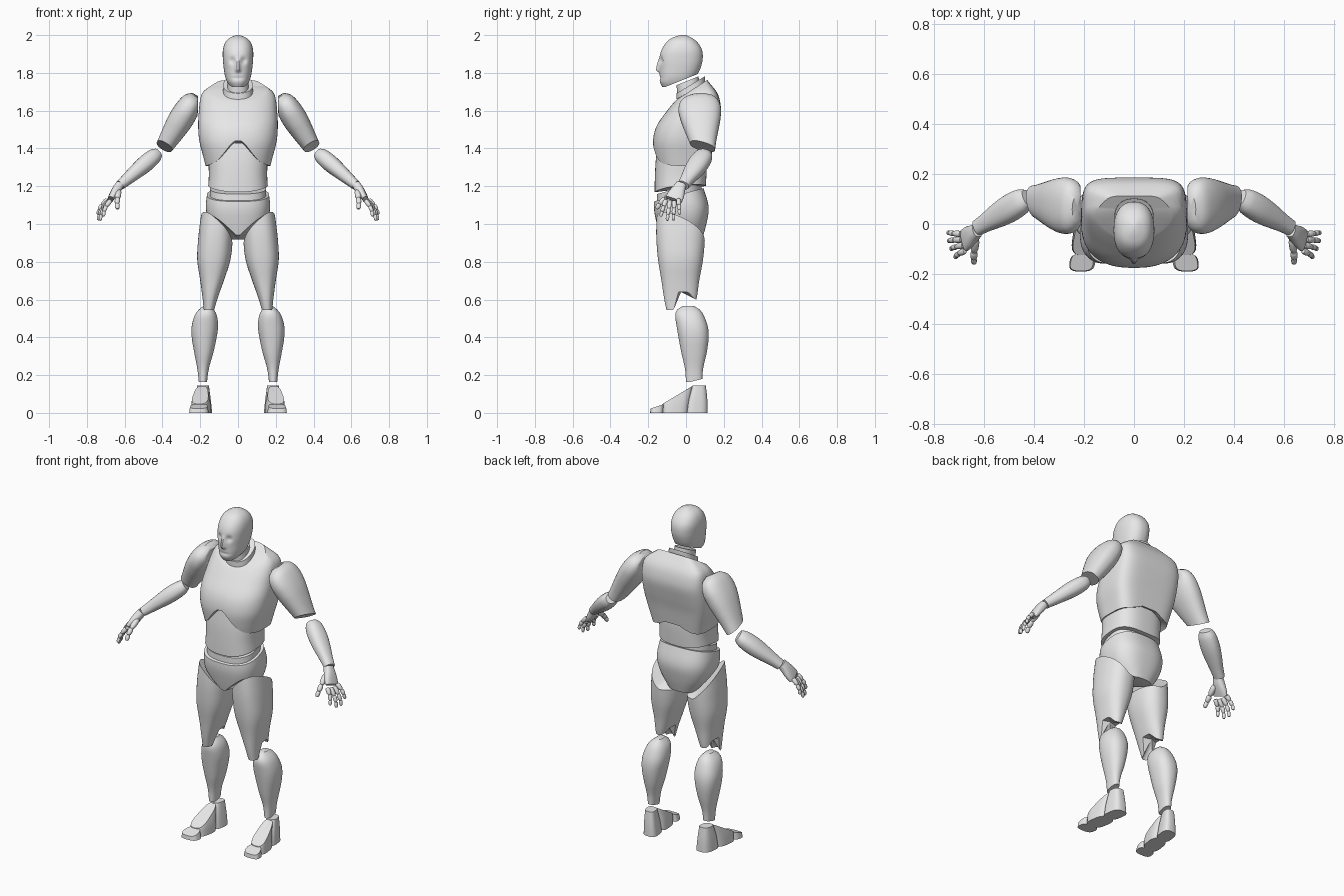
import bpy, bmesh, math
from mathutils import Vector, Matrix

if "Cube" in bpy.data.objects:
    bpy.data.objects.remove(bpy.data.objects["Cube"])

grey = bpy.data.materials.new("plain grey")
grey.diffuse_color = (0.8, 0.8, 0.8, 1)
grey.use_nodes = True
grey.node_tree.nodes["Principled BSDF"].inputs["Base Color"].default_value = grey.diffuse_color


def smooth(t):
    t = min(1, max(0, t))
    return t * t * (3 - 2 * t)


def sample(keys, z):
    """Smoothly interpolate the section bounds (x0, x1, y0, y1) at height z."""
    z = min(max(z, keys[0][0]), keys[-1][0])
    i = 0
    while i < len(keys) - 2 and z > keys[i + 1][0]:
        i += 1
    a, b = keys[i], keys[i + 1]
    p, q = keys[max(i - 1, 0)], keys[min(i + 2, len(keys) - 1)]
    h = b[0] - a[0]
    t = (z - a[0]) / h
    out = []
    for k in range(1, 5):
        m0 = (b[k] - p[k]) / (b[0] - p[0]) * h
        m1 = (q[k] - a[k]) / (q[0] - a[0]) * h
        out.append((2*t**3 - 3*t*t + 1) * a[k] + (t**3 - 2*t*t + t) * m0
                   + (3*t*t - 2*t**3) * b[k] + (t**3 - t*t) * m1)
    return out


def loft(name, keys, bot=None, top=None, ef=2.3, eb=2.3, n=36, rows=14,
         frame=None, deform=None, mirror=False):
    """Skin rounded sections; bot/top are trimming surfaces z = f(x, y)."""
    full = []
    for k in keys:
        if len(k) == 3:
            k = (k[0], -k[1], k[1], -k[2], k[2])
        elif len(k) == 4:
            k = (k[0], -k[1], k[1], k[2], k[3])
        full.append(k)
    lo, hi = full[0][0], full[-1][0]

    def point(ang, z):
        x0, x1, y0, y1 = sample(full, z)
        c, s = math.cos(ang), math.sin(ang)
        e = 2 / (ef if s < 0 else eb)
        return ((x0 + x1) / 2 + (x1 - x0) / 2 * math.copysign(abs(c) ** e, c),
                (y0 + y1) / 2 + (y1 - y0) / 2 * math.copysign(abs(s) ** e, s))

    def trim(ang, f, start):
        z = start
        if f:
            for _ in range(40):
                z = 0.5 * z + 0.5 * min(max(f(*point(ang, z)), lo), hi)
        return z

    bm = bmesh.new()
    grid = []
    for j in range(n):
        ang = 2 * math.pi * (j + 0.5) / n - math.pi / 2
        zb, zt = trim(ang, bot, lo), trim(ang, top, hi)
        col = []
        for r in range(rows + 1):
            z = zb + (zt - zb) * r / rows
            col.append(bm.verts.new((*point(ang, z), z)))
        grid.append(col)
    for j in range(n):
        a, b = grid[j], grid[(j + 1) % n]
        for r in range(rows):
            bm.faces.new((a[r], b[r], b[r + 1], a[r + 1]))
    # caps follow the trimming surfaces
    for r, f in ((0, bot), (rows, top)):
        rim = [c[r] for c in grid]
        mid = sum((v.co for v in rim), Vector()) / n
        if f:
            mid.z = min(max(f(mid.x, mid.y), lo), hi)
        m = bm.verts.new(mid)
        for j in range(n):
            bm.faces.new((rim[j], rim[(j + 1) % n], m))
    for v in bm.verts:
        if frame:
            v.co = frame @ v.co
        if deform:
            v.co = deform(v.co.copy())
    bmesh.ops.recalc_face_normals(bm, faces=bm.faces)
    me = bpy.data.meshes.new(name)
    bm.to_mesh(me)
    bm.free()
    me.materials.append(grey)
    ob = bpy.data.objects.new(name, me)
    bpy.context.collection.objects.link(ob)
    bpy.ops.object.select_all(action='DESELECT')
    ob.select_set(True)
    bpy.context.view_layer.objects.active = ob
    bpy.ops.object.shade_smooth_by_angle(angle=math.radians(35))
    if mirror:
        ob.modifiers.new("mirror", 'MIRROR')
    return ob


def along(a, b):
    """Frame at a whose z axis points to b and whose y axis stays near world y."""
    a, b = Vector(a), Vector(b)
    z = (b - a).normalized()
    x = Vector((0, 1, 0)).cross(z).normalized()
    m = Matrix((x, z.cross(x), z)).transposed().to_4x4()
    m.translation = a
    return m


# head with brow hollows and nose
def face(v):
    if v.y < -0.05:
        v.y += 0.013 * math.exp(-((abs(v.x) - 0.03) / 0.016)**2 - ((v.z - 1.865) / 0.018)**2)
        ramp = min(max((1.885 - v.z) / 0.07, 0), max(0, (v.z - 1.798) / 0.017), 1)
        v.y -= 0.024 * math.exp(-(v.x / 0.012)**2) * ramp
        v.y += 0.005 * math.exp(-(v.x / 0.03)**2 - ((v.z - 1.772) / 0.006)**2)
    return v


loft("head", [(1.725, .042, -.125, .03), (1.75, .057, -.138, .04), (1.78, .068, -.139, .055),
              (1.82, .075, -.14, .075), (1.87, .08, -.142, .088), (1.92, .08, -.13, .085),
              (1.96, .068, -.105, .062), (1.985, .045, -.075, .032), (2.0, .01, -.03, 0)],
     bot=lambda x, y: 1.725 + 0.4 * max(0, y + .11), n=80, rows=44, deform=face)

# neck and slanted collar
loft("neck", [(1.62, .06, -.04, .085), (1.84, .052, -.06, .06)],
     top=lambda x, y: 1.755 + .4 * y, rows=4)
loft("collar", [(1.6, .082, -.05, .105), (1.85, .074, -.05, .10)],
     bot=lambda x, y: 1.69 + .6 * y, top=lambda x, y: 1.722 + .6 * y, rows=3)


# chest with arched lower rim
def rib_arch(x, y):
    amp = .14 + (.05 - .14) * smooth((y + .1) / .2)
    return 1.305 + amp * math.exp(-(x / .09)**2)


loft("chest", [(1.28, .165, -.15, .12), (1.36, .185, -.168, .135), (1.44, .205, -.175, .15),
               (1.52, .211, -.155, .17), (1.60, .207, -.10, .185), (1.66, .20, -.05, .178),
               (1.70, .185, -.01, .162), (1.74, .13, .03, .13), (1.77, .08, .06, .106)],
     bot=rib_arch, top=lambda x, y: 1.69 + .64 * y, ef=2.4, eb=4.5, n=64, rows=24)


# abdomen, belt and pelvis
def waist(x, y):
    return 1.188 + .12 * y + .02 * (x / .16)**2


def hip_rim(x, y):
    return 1.165 + .27 * y


def groin(x, y):
    return max(.91, 1.07 + .9 * (abs(x) - .185) - .5 * (y + .1))


loft("abdomen", [(1.14, .163, -.167, .10), (1.25, .155, -.165, .108), (1.34, .156, -.16, .11),
                 (1.43, .15, -.148, .10)], bot=waist, ef=2.6, eb=2.8, n=48)
loft("belt", [(1.08, .15, -.156, .085), (1.25, .148, -.152, .082)],
     bot=lambda x, y: hip_rim(x, y) - .01, top=lambda x, y: hip_rim(x, y) + .035,
     ef=2.6, n=48, rows=3)
loft("pelvis", [(.90, .085, -.13, .08), (1.0, .15, -.155, .108), (1.09, .17, -.17, .12),
                (1.2, .157, -.162, .09)],
     bot=lambda x, y: groin(x, y) + .007, top=hip_rim, ef=2.6, eb=2.6, n=56)


# legs
def knee_notch(x, y):
    return .545 + .095 * smooth((y + .068) / .03) - .04 * smooth((y - .005) / .05)


loft("thigh", [(.53, .128, .182, -.10, .03), (.60, .11, .187, -.115, .055),
               (.70, .075, .20, -.13, .07), (.81, .04, .216, -.148, .09),
               (.92, .028, .211, -.157, .10), (1.0, .028, .202, -.157, .10),
               (1.12, .03, .185, -.15, .09)],
     bot=knee_notch, top=lambda x, y: groin(x, y) - .007, ef=2.5, n=48, rows=18, mirror=True)
loft("shin", [(.155, .165, .207, 0, .085), (.23, .155, .215, -.005, .09),
              (.32, .13, .232, -.025, .11), (.40, .113, .245, -.04, .12),
              (.46, .105, .245, -.05, .115), (.52, .113, .228, -.057, .092),
              (.55, .13, .205, -.045, .07), (.565, .145, .185, -.02, .045)],
     bot=lambda x, y: .163 + .25 * max(0, y - .02), rows=22, mirror=True)


# feet, turned slightly outwards
def toe_out(v):
    v.x -= .14 * v.y
    return v


foot = dict(ef=3, eb=3, rows=6, deform=toe_out, mirror=True)
loft("heel", [(0, .147, .235, .0, .115), (.07, .155, .232, .012, .113),
              (.145, .165, .225, .035, .105)], **foot)
loft("instep", [(0, .138, .238, -.125, .012), (.06, .143, .235, -.122, .02),
                (.14, .163, .225, -.09, .035)],
     top=lambda x, y: .05 + .6 * (y + .12), **foot)
loft("toe_cap", [(0, .133, .236, -.19, -.118), (.05, .145, .23, -.185, -.116)],
     top=lambda x, y: .045 + .32 * (y + .12), **foot)


# arms
def beside_chest(v):
    v.x = max(v.x, .213)
    return v


loft("upper_arm", [(0, .025, .05), (.025, .05, .092), (.08, .064, .112), (.15, .067, .105),
                   (.22, .06, .088), (.29, .05, .07), (.35, .042, .058)],
     top=lambda x, y: .318 + .4 * y, frame=along((.225, .065, 1.68), (.405, .095, 1.385)),
     rows=18, deform=beside_chest, mirror=True)
loft("forearm", [(0, .028, .034), (.025, .04, .048), (.09, .045, .055), (.16, .04, .05),
                 (.24, .031, .037), (.288, .026, .032)],
     frame=along((.425, .105, 1.375), (.625, -.015, 1.205)), mirror=True)

# hands
loft("palm", [(0, .022, .028), (.03, .024, .034), (.07, .021, .044), (.105, .015, .046)],
     frame=along((.625, -.025, 1.21), (.682, -.07, 1.12)), ef=2.6, eb=2.6, n=24, rows=8,
     mirror=True)


def digit(name, points, r):
    for i in range(len(points) - 1):
        a, b = points[i], points[i + 1]
        d = (Vector(b) - Vector(a)).length
        s = r * (1 - .13 * i)
        loft(f"{name}_joint_{i + 1}", [(0, s * .75, s * .75), (d * .2, s, s),
                                       (d * .8, s * .9, s * .9), (d, s * .55, s * .55)],
             frame=along(a, b), n=12, rows=6, mirror=True)


fingers = {"index_finger": ((.675, -.107, 1.125), (.712, -.134, 1.04)),
           "middle_finger": ((.682, -.085, 1.12), (.73, -.10, 1.018)),
           "ring_finger": ((.689, -.062, 1.12), (.74, -.067, 1.02)),
           "little_finger": ((.692, -.04, 1.13), (.742, -.034, 1.05))}
for name, (a, b) in fingers.items():
    a, b = Vector(a), Vector(b)
    bend = Vector((.008, 0, .004))
    digit(name, [a, a.lerp(b, .42) + bend, a.lerp(b, .74) + bend, b], .0125)
digit("thumb", [(.632, -.06, 1.175), (.638, -.112, 1.135), (.64, -.14, 1.107),
                (.638, -.156, 1.08)], .016)
